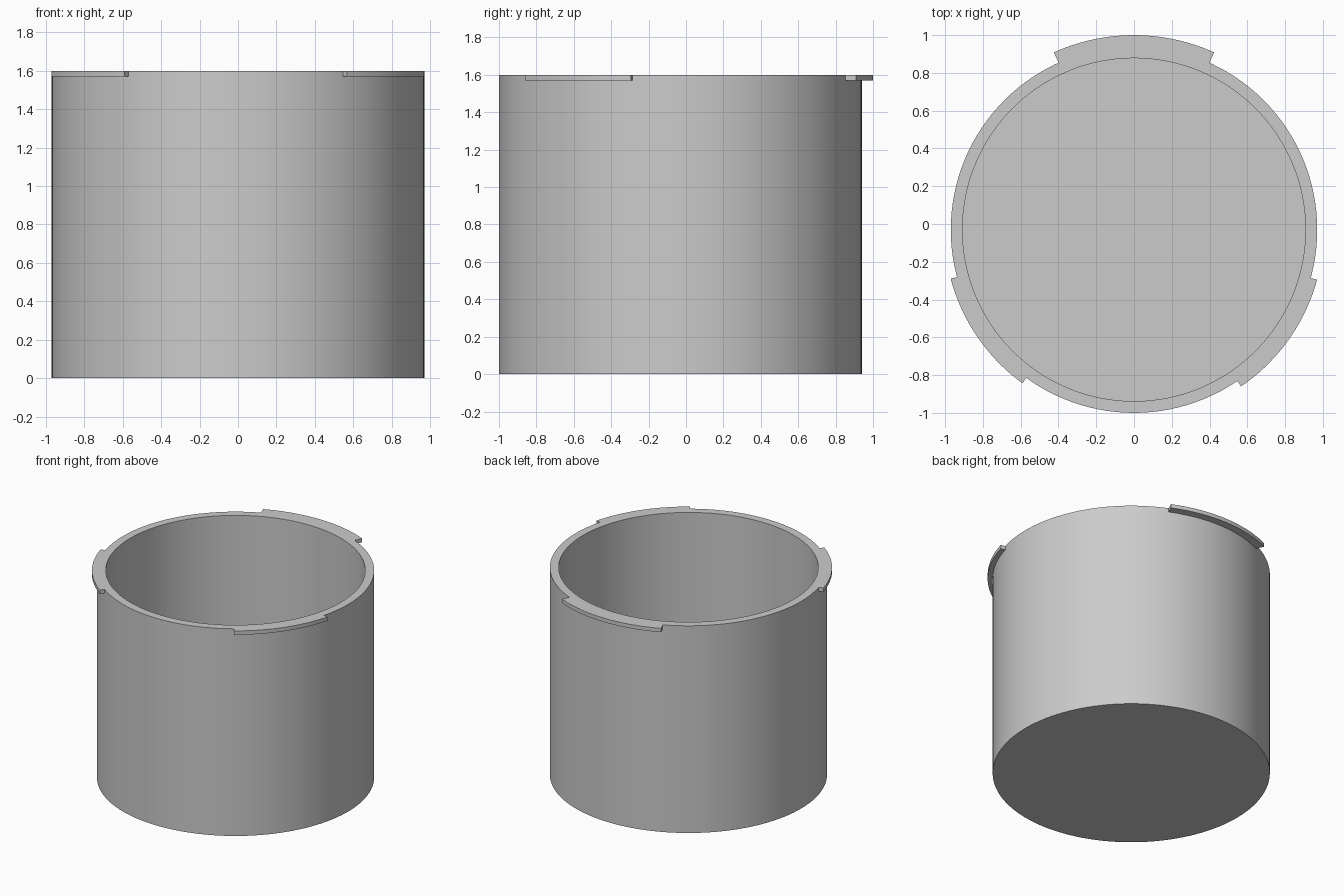
import bpy
import bmesh
from math import radians
from mathutils import Matrix, Vector

cube = bpy.data.objects.get("Cube")
if cube:
    bpy.data.objects.remove(cube, do_unlink=True)

CENTRE_Y = -0.03
HEIGHT = 1.60
OUTER, INNER = 0.97, 0.908
FLOOR = 0.06
TAB_BOTTOM = 1.57

grey = bpy.data.materials.new("plain grey")
grey.use_nodes = True
grey.diffuse_color = (0.6, 0.6, 0.6, 1)
grey.node_tree.nodes["Principled BSDF"].inputs["Base Color"].default_value = (0.6, 0.6, 0.6, 1)


def swept_part(name, profile, start, end, steps, closed):
    """Sweep a (radius, height) profile about the vertical axis."""
    bm = bmesh.new()
    verts = [bm.verts.new((r, 0, z)) for r, z in profile]
    edges = [bm.edges.new(pair) for pair in zip(verts, verts[1:])]
    if closed:
        edges.append(bm.edges.new((verts[-1], verts[0])))
    bmesh.ops.rotate(bm, verts=verts, cent=(0, 0, 0),
                     matrix=Matrix.Rotation(radians(start), 3, "Z"))
    bmesh.ops.spin(bm, geom=verts + edges, cent=(0, 0, 0), axis=(0, 0, 1),
                   angle=radians(end - start), steps=steps)
    bmesh.ops.remove_doubles(bm, verts=bm.verts, dist=0.0001)
    # Cap the two ends of a partial sweep
    bmesh.ops.holes_fill(bm, edges=[e for e in bm.edges if e.is_boundary], sides=0)
    bmesh.ops.recalc_face_normals(bm, faces=bm.faces)
    bmesh.ops.translate(bm, verts=bm.verts, vec=Vector((0, CENTRE_Y, 0)))
    mesh = bpy.data.meshes.new(name)
    bm.to_mesh(mesh)
    bm.free()
    mesh.materials.append(grey)
    obj = bpy.data.objects.new(name, mesh)
    bpy.context.collection.objects.link(obj)
    bpy.ops.object.select_all(action="DESELECT")
    obj.select_set(True)
    bpy.context.view_layer.objects.active = obj
    bpy.ops.object.shade_smooth_by_angle(angle=radians(30))
    return obj


# Open cup with a thin wall and closed floor
swept_part("cup", [(0, 0), (OUTER, 0), (OUTER, HEIGHT), (INNER, HEIGHT),
                   (INNER, FLOOR), (0, FLOOR)], 0, 360, 128, False)

# Three locking tabs around the rim, the back one reaching further out
for name, start, end, reach in (("back_tab", 65.7, 114.3, 1.03),
                                ("right_tab", 195, 234, 1.005),
                                ("left_tab", 304.3, 344.7, 1.005)):
    swept_part(name, [(OUTER - 0.005, TAB_BOTTOM), (reach, TAB_BOTTOM),
                      (reach, HEIGHT), (OUTER - 0.005, HEIGHT)], start, end, 18, True)
